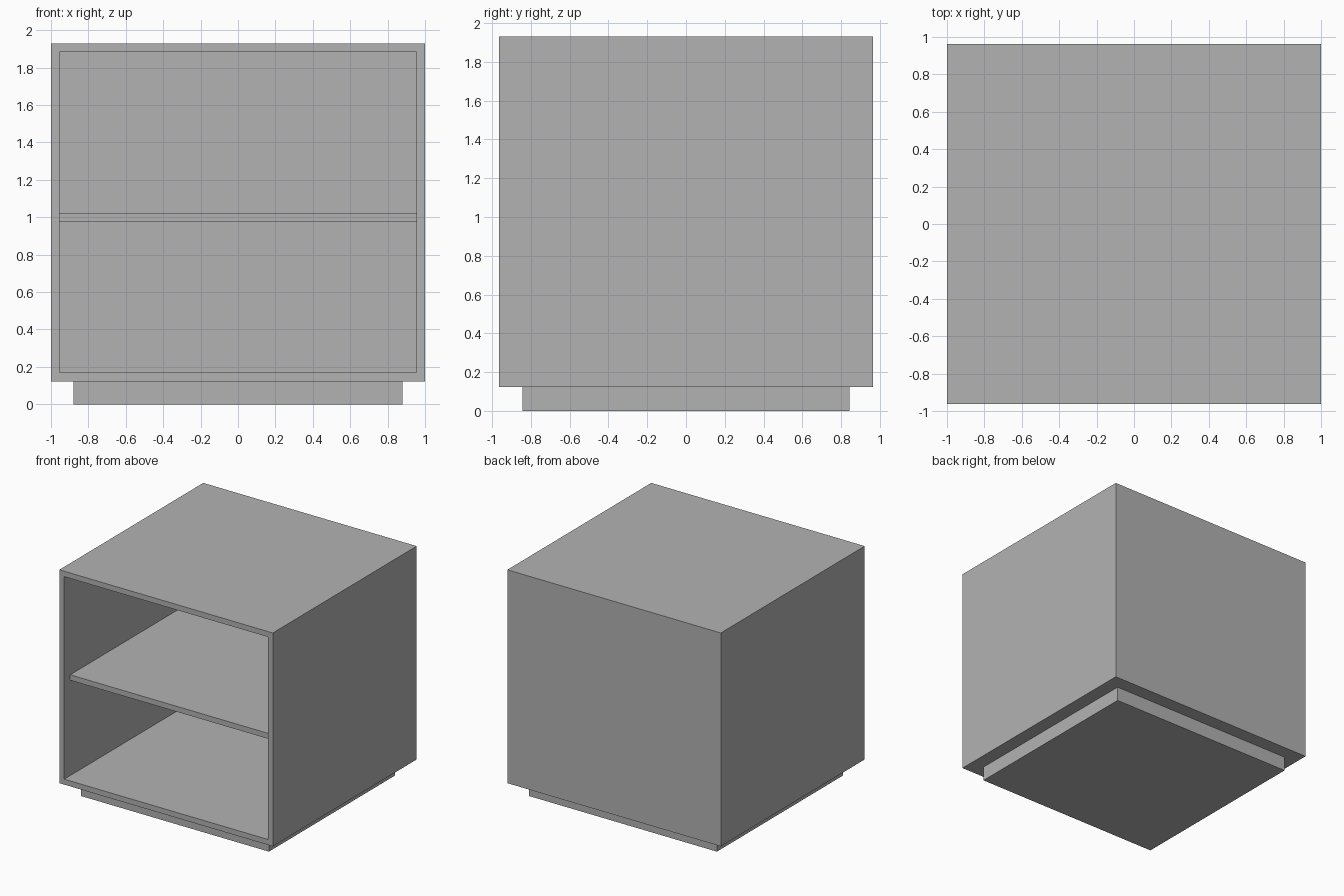
import bpy
import bmesh
from mathutils import Vector

old = bpy.data.objects.get("Cube")
if old:
    bpy.data.objects.remove(old, do_unlink=True)

# Main dimensions
HALF_W, HALF_D = 1.0, 0.963
BASE_Z, TOP_Z = 0.123, 1.93
WALL = 0.046
SHELF_SETBACK = 0.08

# Single matte grey
grey = bpy.data.materials.new("plain_grey")
grey.use_nodes = True
colour = (0.448, 0.448, 0.448, 1)
grey.diffuse_color = colour
grey.node_tree.nodes["Principled BSDF"].inputs["Base Color"].default_value = colour


def box(name, low, high, edit=None):
    """Box between two corners, with an optional bmesh edit."""
    low, high = Vector(low), Vector(high)
    bm = bmesh.new()
    bmesh.ops.create_cube(bm, size=1)
    bmesh.ops.scale(bm, vec=high - low, verts=bm.verts)
    bmesh.ops.translate(bm, vec=(low + high) / 2, verts=bm.verts)
    if edit:
        edit(bm)
    mesh = bpy.data.meshes.new(name)
    bm.to_mesh(mesh)
    bm.free()
    mesh.materials.append(grey)
    obj = bpy.data.objects.new(name, mesh)
    bpy.context.collection.objects.link(obj)
    return obj


def hollow_front(bm):
    """Inset the front face and push it back to leave even walls."""
    bm.normal_update()
    front = min(bm.faces, key=lambda f: f.calc_center_median().y)
    bmesh.ops.inset_region(bm, faces=[front], thickness=WALL, use_even_offset=True)
    pushed = bmesh.ops.extrude_discrete_faces(bm, faces=[front])["faces"][0]
    bmesh.ops.translate(bm, vec=(0, 2 * HALF_D - WALL, 0), verts=pushed.verts)
    bmesh.ops.recalc_face_normals(bm, faces=bm.faces)


# Open-fronted carcass
box("cabinet_carcass", (-HALF_W, -HALF_D, BASE_Z), (HALF_W, HALF_D, TOP_Z), hollow_front)

# Middle shelf, set back from the front edge
inner = HALF_W - WALL
mid = (BASE_Z + TOP_Z) / 2 - 0.027
box("middle_shelf", (-inner, -HALF_D + SHELF_SETBACK, mid - WALL / 2),
    (inner, HALF_D - WALL, mid + WALL / 2))

# Recessed plinth
box("plinth", (-0.88, -0.843, 0), (0.88, 0.843, BASE_Z))
